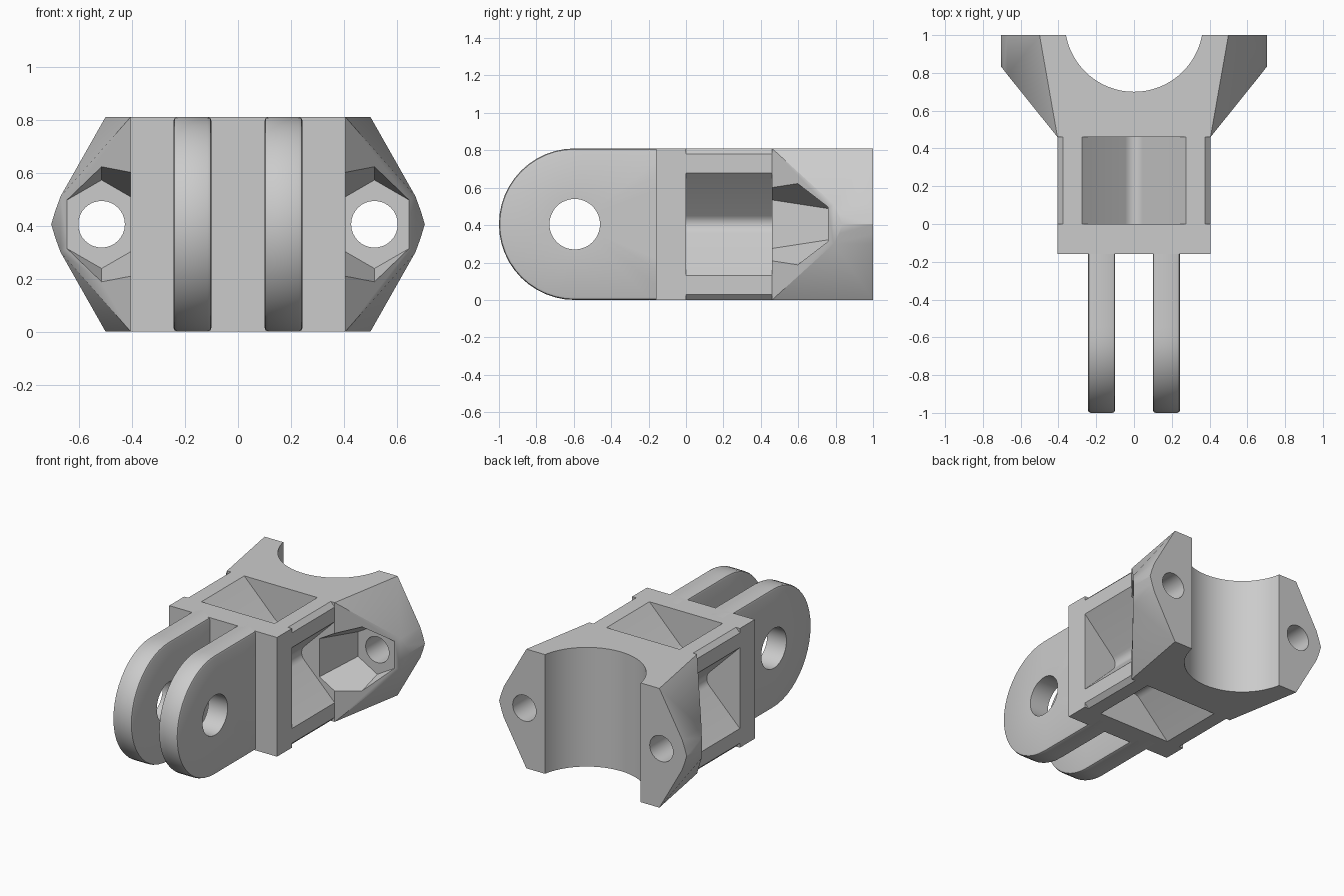
import bpy, bmesh
from math import sin, cos, pi, radians
from mathutils import Vector, Matrix

if "Cube" in bpy.data.objects:
    bpy.data.objects.remove(bpy.data.objects["Cube"], do_unlink=True)

HALF = 0.405            # half width and half height of the body
MID = HALF              # height of the long axis

grey = bpy.data.materials.new("plain grey")
grey.use_nodes = True
grey.diffuse_color = (0.6, 0.6, 0.6, 1)
grey.node_tree.nodes["Principled BSDF"].inputs["Base Color"].default_value = (0.6, 0.6, 0.6, 1)


def finish(bm, name):
    bmesh.ops.recalc_face_normals(bm, faces=bm.faces)
    mesh = bpy.data.meshes.new(name)
    bm.to_mesh(mesh)
    bm.free()
    mesh.materials.append(grey)
    obj = bpy.data.objects.new(name, mesh)
    bpy.context.collection.objects.link(obj)
    return obj


def prism(name, outline, travel):
    """Extrude a closed outline of 3D points along a vector."""
    bm = bmesh.new()
    face = bm.faces.new([bm.verts.new(p) for p in outline])
    new = bmesh.ops.extrude_face_region(bm, geom=[face])["geom"]
    verts = [v for v in new if isinstance(v, bmesh.types.BMVert)]
    bmesh.ops.translate(bm, verts=verts, vec=travel)
    return finish(bm, name)


def cone(name, start, end, r1, r2, sides):
    """Cylinder or cone between two points, used as a cutter."""
    a, b = Vector(start), Vector(end)
    bm = bmesh.new()
    bmesh.ops.create_cone(bm, cap_ends=True, segments=sides, radius1=r1,
                          radius2=r2, depth=(b - a).length)
    rot = (b - a).to_track_quat('Z', 'Y').to_matrix().to_4x4()
    bm.transform(Matrix.Translation((a + b) / 2) @ rot)
    obj = finish(bm, name)
    obj.hide_render = True
    return obj


def cut(obj, cutters):
    """Subtract the cutters in turn, bake the result, then drop the cutters."""
    for cutter in cutters:
        mod = obj.modifiers.new(cutter.name, 'BOOLEAN')
        mod.operation, mod.solver, mod.object = 'DIFFERENCE', 'EXACT', cutter
    bpy.context.view_layer.update()
    graph = bpy.context.evaluated_depsgraph_get()
    baked = bpy.data.meshes.new_from_object(obj.evaluated_get(graph))
    obj.modifiers.clear()
    obj.data = baked
    for cutter in cutters:
        bpy.data.objects.remove(cutter, do_unlink=True)


# Cross plate behind the tabs
cross_plate = prism("cross_plate", [(x, -0.16, z) for x, z in (
    (-HALF, 0), (HALF, 0), (HALF, 2 * HALF), (-HALF, 2 * HALF))], (0, 0.16, 0))

# Grooved core: one side of the cross-section, turned four times
arc = [(0.064 * sin(t), 0.22 - 0.064 * cos(t)) for t in
       [radians(a) for a in range(-45, 46, 15)]]
side = [(-0.375, HALF), (-0.275, HALF)] + arc + [(0.275, HALF), (0.375, HALF)]
section = []
for k in range(4):
    c, s = cos(k * pi / 2), sin(k * pi / 2)
    section += [(u * c + v * s, 0, MID - u * s + v * c) for u, v in side]
grooved_core = prism("grooved_core", section, (0, 0.46, 0))


# Two round-ended tabs, lofted as closed rings around the pivot hole
def tab_ring(x, inset, hole=False):
    points = []
    for i in range(48):
        dy, dz = cos(2 * pi * i / 48), sin(2 * pi * i / 48)
        reach = 0.135 if hole else HALF - inset
        if not hole and dy > 0.001:
            reach = min(reach / max(abs(dz), 0.001), 0.58 / dy)
        points.append((x, -0.595 + reach * dy, MID + reach * dz))
    return points


tabs = []
for name, x in (("right_tab", -0.172), ("left_tab", 0.172)):
    a, b, soft = x - 0.072, x + 0.072, 0.015
    rings = [tab_ring(a, 0, True), tab_ring(a, soft), tab_ring(a + soft * 0.3, soft * 0.3),
             tab_ring(a + soft, 0), tab_ring(b - soft, 0),
             tab_ring(b - soft * 0.3, soft * 0.3), tab_ring(b, soft), tab_ring(b, 0, True)]
    bm = bmesh.new()
    loops = [[bm.verts.new(p) for p in ring] for ring in rings]
    for k, ring in enumerate(loops):
        above = loops[(k + 1) % len(loops)]
        for i in range(48):
            j = (i + 1) % 48
            bm.faces.new((ring[i], ring[j], above[j], above[i]))
    tabs.append(finish(bm, name))

# Flared clamp: hull from the body section to a wide six-sided back
bm = bmesh.new()
for sx in (-1, 1):
    for sz in (-1, 1):
        for x, y, h in ((HALF, 0.46, HALF), (0.5, 1, HALF), (0.67, 1, 0.105),
                        (0.69, 1, 0.05), (0.67, 0.79, 0.105), (0.69, 0.82, 0.05)):
            bm.verts.new((sx * x, y, MID + sz * h))
    for y in (0.835, 1):
        bm.verts.new((sx * 0.705, y, MID))
bmesh.ops.convex_hull(bm, input=bm.verts)
back = sorted((v.co.copy() for v in bm.verts if v.co.y > 0.999), key=lambda p: p.z)

# Open the top, bottom and back of the hull, then close them around a round seat
flat = [f for f in bm.faces if any(
    all(abs(v.co[axis] - level) < 0.001 for v in f.verts)
    for axis, level in ((2, 0), (2, 2 * HALF), (1, 1)))]
bmesh.ops.delete(bm, geom=flat, context='FACES')
radius, centre = 0.366, 1.066
swing = math_half = pi / 2 - 0.1813
seat = [(radius * sin(t), centre - radius * cos(t))
        for t in [swing * (i / 24 - 1) for i in range(49)]]
seat[0], seat[-1] = (-0.36, 1), (0.36, 1)


def face(points):
    bm.faces.new([bm.verts.new(p) for p in points])


for z in (0, 2 * HALF):
    rim = [(0.5, 1), (HALF, 0.46), (-HALF, 0.46), (-0.5, 1)] + seat
    face([(x, y, z) for x, y in rim])
for sx in (-1, 1):
    edge = [p for p in back if p.x * sx > 0]
    face([(sx * 0.36, 1, 0)] + edge + [(sx * 0.36, 1, 2 * HALF)])
for (x1, y1), (x2, y2) in zip(seat, seat[1:]):
    face([(x1, y1, 0), (x2, y2, 0), (x2, y2, 2 * HALF), (x1, y1, 2 * HALF)])
bmesh.ops.remove_doubles(bm, verts=bm.verts, dist=0.0005)
clamp = finish(bm, "clamp")

# Flared nut pockets and bolt holes
cutters = []
for x in (-0.515, 0.515):
    cutters.append(cone("nut_cutter", (x, 0.40, MID), (x, 0.76, MID), 0.278, 0.167, 6))
    cutters.append(cone("bolt_cutter", (x, 0.7, MID), (x, 1.2, MID), 0.088, 0.088, 32))
cut(clamp, cutters)

# Smooth curves, keep the edges sharp
for obj in [cross_plate, grooved_core, clamp] + tabs:
    bpy.ops.object.select_all(action='DESELECT')
    obj.select_set(True)
    bpy.context.view_layer.objects.active = obj
    bpy.ops.object.shade_smooth_by_angle(angle=radians(30))
